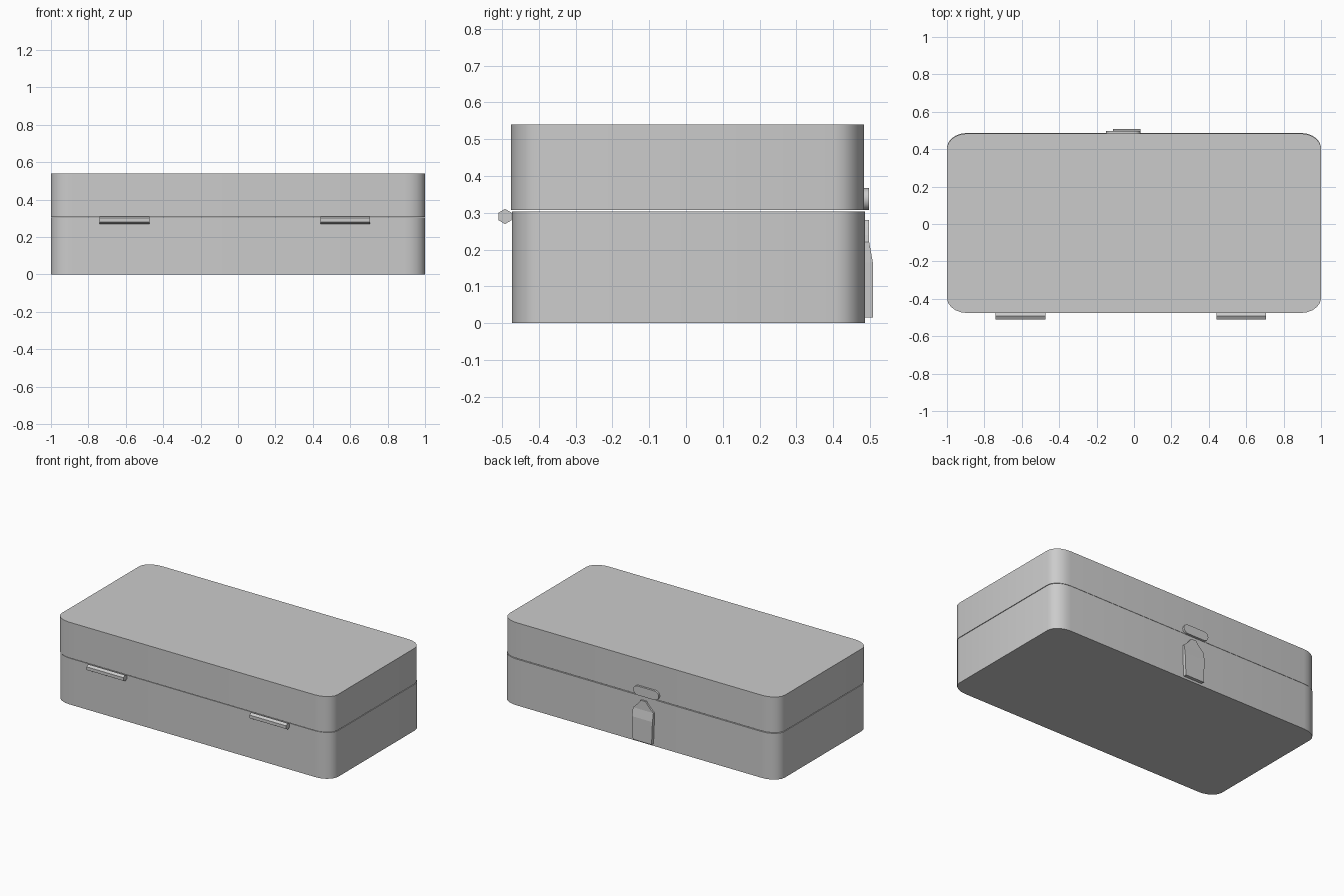
import bpy, bmesh
from math import sin, cos, pi, radians

if "Cube" in bpy.data.objects:
    bpy.data.objects.remove(bpy.data.objects["Cube"])


def finish(name, bm, smooth=True):
    bmesh.ops.recalc_face_normals(bm, faces=bm.faces[:])
    mesh = bpy.data.meshes.new(name)
    bm.to_mesh(mesh)
    bm.free()
    ob = bpy.data.objects.new(name, mesh)
    bpy.context.collection.objects.link(ob)
    if smooth:
        bpy.ops.object.select_all(action='DESELECT')
        ob.select_set(True)
        bpy.context.view_layer.objects.active = ob
        bpy.ops.object.shade_smooth_by_angle(angle=radians(30))
    return ob


def rounded(u0, u1, v0, v1, ru, rv, seg):
    """Rectangle outline with elliptical corners."""
    pts = []
    for q, (u, v) in enumerate([(u1 - ru, v1 - rv), (u0 + ru, v1 - rv),
                                (u0 + ru, v0 + rv), (u1 - ru, v0 + rv)]):
        for i in range(seg + 1):
            a = (q + i / seg) * pi / 2
            pts.append((u + ru * cos(a), v + rv * sin(a)))
    return pts


def prism(name, pts, lo, hi, place, smooth=True):
    """Extrude an outline between lo and hi; place maps (u, v, depth) to xyz."""
    bm = bmesh.new()
    rings = [[bm.verts.new(place(u, v, d)) for u, v in pts] for d in (lo, hi)]
    bm.faces.new(rings[0])
    bm.faces.new(rings[1])
    n = len(pts)
    for i in range(n):
        j = (i + 1) % n
        bm.faces.new((rings[0][i], rings[0][j], rings[1][j], rings[1][i]))
    bmesh.ops.remove_doubles(bm, verts=bm.verts[:], dist=1e-5)
    return finish(name, bm, smooth)


def upright(u, v, d):
    return (u, v, d)


def facing_back(u, v, d):
    return (u, d, v)


def along_x(u, v, d):
    return (d, u, v)


# Case halves, meeting at a thin seam
prism("base", rounded(-1, 1, -0.473, 0.487, 0.11, 0.08, 5), 0, 0.303, upright)
prism("lid", rounded(-1, 1, -0.476, 0.484, 0.11, 0.08, 5), 0.307, 0.54, upright)

# Six-sided hinge pins
hexagon = [(-0.492 + 0.0205 * sin(i * pi / 3), 0.29 + 0.0205 * cos(i * pi / 3))
           for i in range(6)]
for name, x0 in (("hinge_left", -0.74), ("hinge_right", 0.44)):
    prism(name, hexagon, x0, x0 + 0.266, along_x)

# Catch on the lid
prism("lid_catch", rounded(-0.15, 0.035, 0.307, 0.367, 0.03, 0.03, 4),
      0.475, 0.497, facing_back)

# Latch tongue: lofted rows of (z, half width, outer y)
rows = [(0.015, 0.068, 0.508), (0.165, 0.074, 0.508), (0.22, 0.074, 0.498),
        (0.24, 0.052, 0.498), (0.262, 0.032, 0.498), (0.28, 0.018, 0.498)]
bm = bmesh.new()
rings = [[bm.verts.new(p) for p in ((-0.038 - w, 0.475, z), (-0.038 + w, 0.475, z),
                                    (-0.038 + w, y, z), (-0.038 - w, y, z))]
         for z, w, y in rows]
for a, b in zip(rings, rings[1:]):
    for i in range(4):
        j = (i + 1) % 4
        bm.faces.new((a[i], a[j], b[j], b[i]))
bm.faces.new(rings[0])
bm.faces.new(rings[-1])
finish("latch_tongue", bm, smooth=False)
